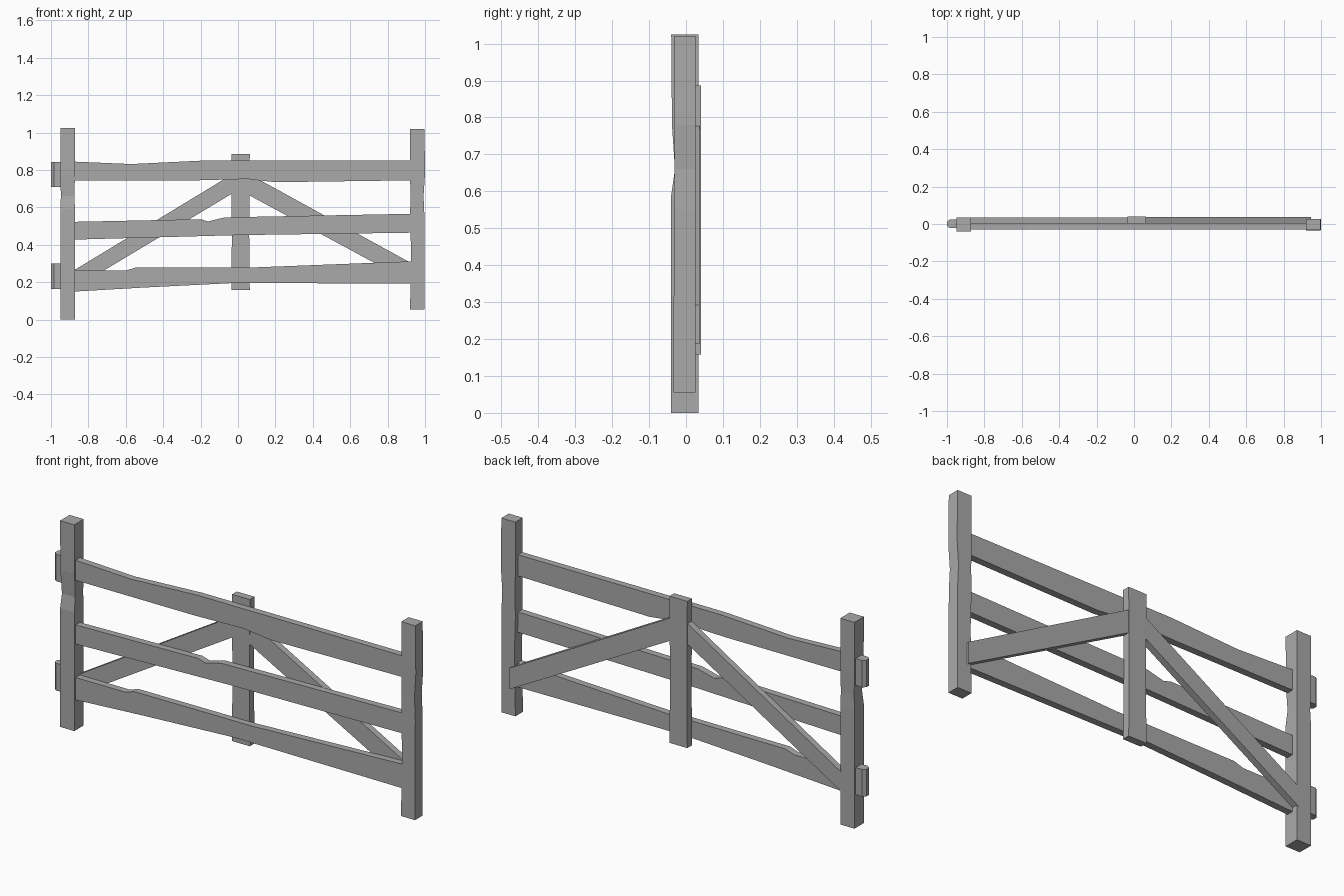
import bpy

cube = bpy.data.objects.get("Cube")
if cube:
    bpy.data.objects.remove(cube, do_unlink=True)

wood = bpy.data.materials.new("grey_wood")
wood.use_nodes = True
grey = (0.4, 0.4, 0.4, 1)
wood.diffuse_color = grey
wood.node_tree.nodes["Principled BSDF"].inputs["Base Color"].default_value = grey


def make_mesh(name, verts, faces):
    mesh = bpy.data.meshes.new(name)
    mesh.from_pydata(verts, [], faces)
    mesh.materials.append(wood)
    obj = bpy.data.objects.new(name, mesh)
    bpy.context.collection.objects.link(obj)
    return obj


def prism(name, outline, axis, low, high):
    """Extrude an outline along y (points are x, z) or z (points are x, y)."""
    def place(p, d):
        return (p[0], d, p[1]) if axis == "y" else (p[0], p[1], d)
    n = len(outline)
    verts = [place(p, d) for d in (low, high) for p in outline]
    faces = [tuple(range(n))[::-1], tuple(range(n, 2 * n))]
    faces += [(i, (i + 1) % n, (i + 1) % n + n, i + n) for i in range(n)]
    obj = make_mesh(name, verts, faces)
    import bmesh
    bm = bmesh.new()
    bm.from_mesh(obj.data)
    bmesh.ops.recalc_face_normals(bm, faces=bm.faces)
    bm.to_mesh(obj.data)
    bm.free()
    return obj


def post(name, rings):
    """Loft rectangular rings: z, x min, x max, y min, y max."""
    verts = []
    for z, x0, x1, y0, y1 in rings:
        verts += [(x0, y0, z), (x1, y0, z), (x1, y1, z), (x0, y1, z)]
    last = len(verts) - 4
    faces = [(3, 2, 1, 0), tuple(range(last, last + 4))]
    for b in range(0, last, 4):
        faces += [(b + i, b + (i + 1) % 4, b + (i + 1) % 4 + 4, b + i + 4) for i in range(4)]
    return make_mesh(name, verts, faces)


# Upright posts with slightly worn sides
post("hinge_post", [(0, -.95, -.872, -.04, .034), (.59, -.95, -.872, -.04, .034),
                    (.66, -.947, -.874, -.03, .032), (.78, -.95, -.872, -.038, .034),
                    (1.025, -.95, -.872, -.04, .034)])
post("latch_post", [(.055, .92, .997, -.034, .026), (.37, .925, .997, -.033, .026),
                    (.55, .92, .997, -.032, .026), (.66, .922, .992, -.031, .026),
                    (.78, .92, 1, -.032, .026), (1.02, .92, .997, -.032, .026)])
post("centre_post", [(.158, -.035, .063, .003, .04), (.45, -.033, .06, .003, .04),
                     (.887, -.035, .063, .003, .04)])

# Hand-cut horizontal rails: upper edge, then lower edge
rails = {
    "top_rail": ([(-.88, .845), (-.57, .832), (-.2, .85), (.93, .85)],
                 [(.93, .745), (.2, .735), (.05, .752), (-.22, .745), (-.88, .745)]),
    "middle_rail": ([(-.88, .523), (-.2, .537), (-.16, .525), (-.07, .547), (.93, .566)],
                    [(.93, .465), (0, .452), (-.88, .428)]),
    "bottom_rail": ([(-.88, .262), (-.6, .262), (-.55, .278), (.1, .28), (.93, .312)],
                    [(.93, .192), (0, .197), (-.5, .172), (-.88, .15)]),
}
for name, (upper, lower) in rails.items():
    prism(name, upper + lower, "y", -.029, .005)

# Diagonal braces behind the rails
prism("right_brace", [(-.88, .262), (-.88, .165), (-.03, .675), (-.03, .778)], "y", .004, .036)
prism("left_brace", [(.06, .778), (.06, .665), (.945, .187), (.945, .292)], "y", .004, .037)

# Hinge blocks with cut outer corners
tip = [(-.94, -.022), (-.985, -.022), (-1, -.01), (-1, .012), (-.985, .024), (-.94, .024)]
for name, low, high in (("lower_hinge", .165, .3), ("upper_hinge", .708, .842)):
    prism(name, tip, "z", low, high)
